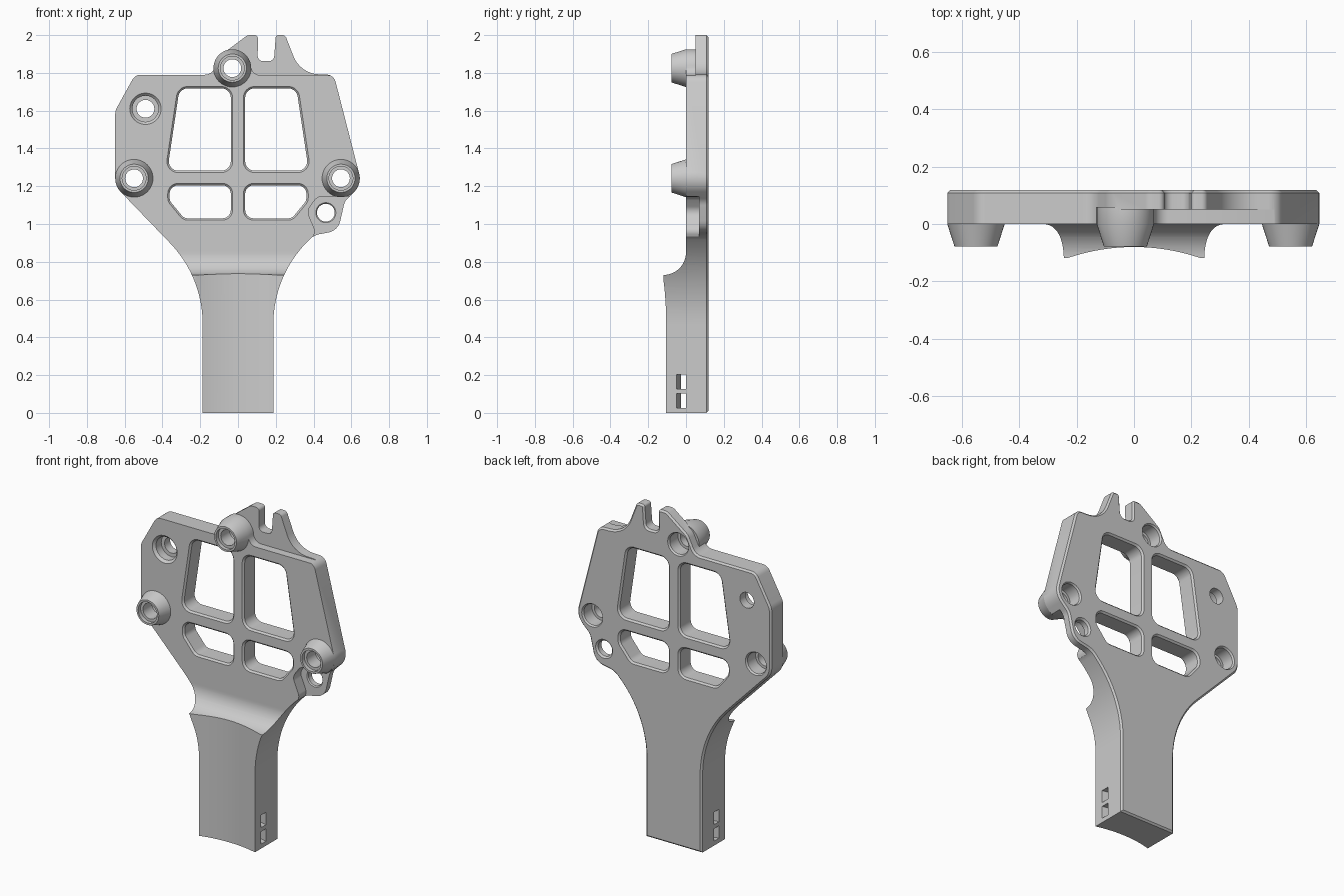
import bpy, bmesh, math
from mathutils import Vector

if "Cube" in bpy.data.objects:
    bpy.data.objects.remove(bpy.data.objects["Cube"])


def rounded(pts, r=0.0, seg=8):
    """Polygon with filleted corners; a point may carry its own radius as a third value."""
    out, n = [], len(pts)
    for i, p in enumerate(pts):
        rad = p[2] if len(p) > 2 else r
        c = Vector(p[:2])
        a = (Vector(pts[i - 1][:2]) - c).normalized()
        b = (Vector(pts[(i + 1) % n][:2]) - c).normalized()
        half = math.acos(max(-1, min(1, a.dot(b)))) / 2
        if rad <= 0 or half > 1.55:
            out.append(c)
            continue
        t = rad / math.tan(half)
        mid = c + (a + b).normalized() * rad / math.sin(half)
        s, e = c + a * t - mid, c + b * t - mid
        sweep = s.angle_signed(e)
        k = seg * 2 if rad > 0.3 else seg
        for j in range(k + 1):
            ang = -sweep * j / k
            out.append(mid + Vector((s.x * math.cos(ang) - s.y * math.sin(ang),
                                     s.x * math.sin(ang) + s.y * math.cos(ang))))
    return out


def circle(x, z, r, n=40):
    return [Vector((x + r * math.cos(2 * math.pi * i / n), z + r * math.sin(2 * math.pi * i / n)))
            for i in range(n)]


def offset(pts, d):
    area = sum(pts[i - 1].x * pts[i].y - pts[i].x * pts[i - 1].y for i in range(len(pts)))
    sgn = 1 if area > 0 else -1
    out = []
    for i, p in enumerate(pts):
        e1 = (p - pts[i - 1]).normalized()
        e2 = (pts[(i + 1) % len(pts)] - p).normalized()
        n1, n2 = Vector((e1.y, -e1.x)), Vector((e2.y, -e2.x))
        out.append(p + (n1 + n2) * (sgn * d / (1 + n1.dot(n2))))
    return out


def prism(name, pts, stations, axis='y'):
    """Loft an outline through (position, outward offset) stations."""
    place = {'y': lambda p, s: (p.x, s, p.y),
             'z': lambda p, s: (p.x, p.y, s),
             'x': lambda p, s: (s, p.x, p.y)}[axis]
    bm = bmesh.new()
    rings = [[bm.verts.new(place(p, s)) for p in (offset(pts, d) if d else pts)] for s, d in stations]
    n = len(pts)
    for r0, r1 in zip(rings, rings[1:]):
        for i in range(n):
            bm.faces.new((r0[i], r0[(i + 1) % n], r1[(i + 1) % n], r1[i]))
    bm.faces.new(rings[0])
    bm.faces.new(rings[-1])
    bmesh.ops.recalc_face_normals(bm, faces=bm.faces)
    me = bpy.data.meshes.new(name)
    bm.to_mesh(me)
    bm.free()
    ob = bpy.data.objects.new(name, me)
    bpy.context.collection.objects.link(ob)
    return ob


def boolean(target, tool, op='DIFFERENCE'):
    tool.hide_render = True
    bpy.context.view_layer.objects.active = target
    m = target.modifiers.new("bool", 'BOOLEAN')
    m.operation, m.object, m.solver = op, tool, 'EXACT'
    bpy.ops.object.modifier_apply(modifier=m.name)
    bpy.data.objects.remove(tool)


# Full silhouette: handle, flared neck, head, lug and two horns
outline = rounded([
    (-0.187, 0), (0.187, 0), (0.187, 0.72, 0.62), (0.40, 0.94, 0.1), (0.53, 0.965, 0.08),
    (0.565, 1.12, 0.07), (0.656, 1.21, 0.1), (0.507, 1.79, 0.05), (0.33, 1.795, 0.15),
    (0.25, 2.0, 0.022), (0.2, 2.0, 0.015), (0.19, 1.862, 0.03), (0.103, 1.862, 0.03),
    (0.107, 2.0, 0.02), (0.05, 2.0, 0.04), (-0.09, 1.895, 0.08), (-0.14, 1.79, 0.06),
    (-0.545, 1.79, 0.05), (-0.65, 1.6, 0.08), (-0.65, 1.2, 0.1), (-0.187, 0.72, 0.62)])
body = prism("bracket_body", outline, [(-0.118, 0), (0.108, 0), (0.118, -0.01)])

# Head front is set back, with a cove above the handle and a hollow handle front
cove = [Vector((-0.12 + 0.12 * math.cos(a), 0.85 + 0.12 * math.sin(a)))
        for a in [-math.pi / 2 + math.pi / 2 * i / 16 for i in range(17)]]
cove += [Vector((0, 2.3)), Vector((-0.4, 2.3)), Vector((-0.4, 0.73))]
boolean(body, prism("cove_cutter", cove, [(-1, 0), (1, 0)], 'x'))
boolean(body, prism("hollow_cutter", circle(0, -0.79, 0.71, 160), [(-0.1, 0), (0.845, 0)], 'z'))

# Thinner horn area and thinner lug
horn_cut = rounded([(-0.06, 2.1, 0), (-0.06, 1.9, 0), (0.05, 1.88, 0.02), (0.085, 1.787, 0.05),
                    (0.7, 1.787, 0), (0.7, 2.1, 0)])
boolean(body, prism("horn_cutter", horn_cut, [(-0.2, 0), (0.05, 0)]))
lug_cut = rounded([(0.7, 1.145, 0), (0.42, 1.145, 0.05), (0.365, 1.07, 0.05), (0.41, 0.96, 0.04),
                   (0.37, 0.87, 0), (0.7, 0.85, 0)])
boolean(body, prism("lug_cutter", lug_cut, [(-0.2, 0), (0.07, 0)]))

# Four windows with chamfered rims
upper = [(0.028, 1.728), (0.318, 1.728), (0.386, 1.272), (0.028, 1.272)]
lower = [(0.028, 1.215), (0.372, 1.215), (0.372, 1.12), (0.29, 1.02), (0.028, 1.02)]
for shape, r in ((upper, 0.06), (lower, 0.055)):
    for side in (1, -1):
        pts = [Vector((side * p.x, p.y)) for p in rounded(shape, r)]
        boolean(body, prism("window_cutter", pts,
                            [(-0.01, 0.01), (0.01, -0.01), (0.108, -0.01), (0.128, 0.01)]))

# Three tapered bosses with stepped bores
for x, z in ((-0.03, 1.825), (-0.55, 1.242), (0.545, 1.242)):
    boolean(body, prism("boss", circle(x, z, 0.1), [(-0.078, -0.025), (0, 0), (0.06, 0)]), 'UNION')
    boolean(body, prism("bore", circle(x, z, 0.047),
                        [(-0.1, 0.016), (-0.055, 0.016), (-0.055, 0), (0.03, 0),
                         (0.03, 0.016), (0.108, 0.016), (0.128, 0.03)]))

# Countersunk hole and lug hole
boolean(body, prism("sunk_hole", circle(-0.49, 1.61, 0.047),
                    [(-0.015, 0.05), (0.015, 0.022), (0.065, 0.022), (0.065, 0), (0.15, 0)]))
boolean(body, prism("lug_hole", circle(0.465, 1.06, 0.047),
                    [(0.06, 0.016), (0.076, 0), (0.108, 0), (0.128, 0.02)]))

# Two curved strap slots through the handle, following the hollow front
angles = [0.35 - 0.7 * i / 24 for i in range(25)]
slot = [Vector((0.764 * math.sin(a), -0.79 + 0.764 * math.cos(a))) for a in angles]
slot += [Vector((0.8125 * math.sin(a), -0.79 + 0.8125 * math.cos(a))) for a in reversed(angles)]
for z in (0.027, 0.127):
    boolean(body, prism("slot_cutter", slot, [(z, 0), (z + 0.075, 0)], 'z'))

# Smooth curved walls, keep the edges crisp
bpy.ops.object.select_all(action='DESELECT')
body.select_set(True)
bpy.context.view_layer.objects.active = body
bpy.ops.object.shade_smooth_by_angle(angle=math.radians(25))
